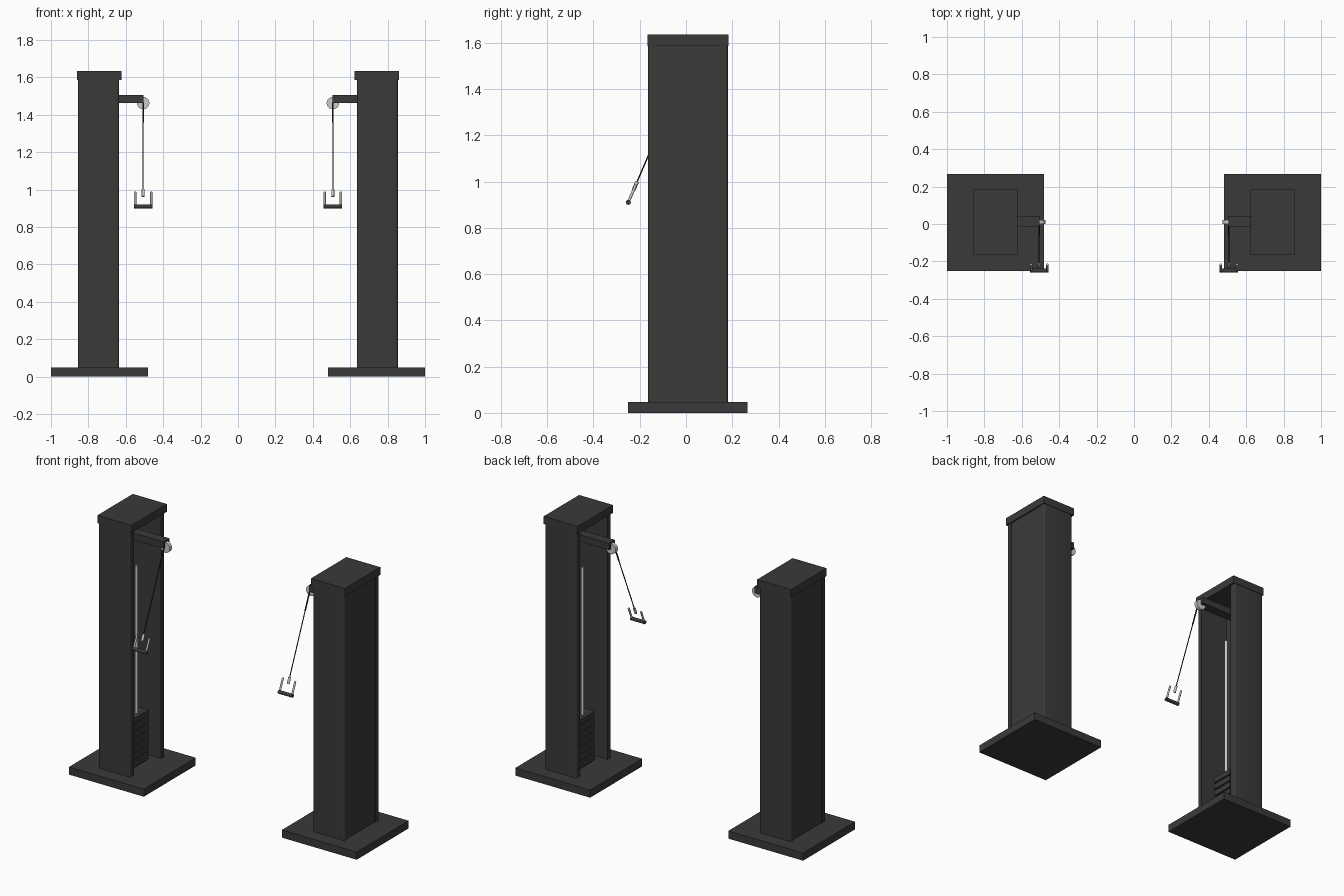
import bpy, bmesh, math
from mathutils import Vector

if "Cube" in bpy.data.objects:
    bpy.data.objects.remove(bpy.data.objects["Cube"])


def material(name, value):
    m = bpy.data.materials.new(name)
    m.diffuse_color = (value, value, value, 1)
    m.use_nodes = True
    m.node_tree.nodes["Principled BSDF"].inputs["Base Color"].default_value = m.diffuse_color
    return m


DARK = material("dark_grey_paint", 0.042)
BLACK = material("black_rubber", 0.02)
STEEL = material("polished_steel", 0.6)


def finish(bm, name, mat, smooth=False):
    bmesh.ops.recalc_face_normals(bm, faces=bm.faces)
    me = bpy.data.meshes.new(name)
    bm.to_mesh(me)
    bm.free()
    me.materials.append(mat)
    ob = bpy.data.objects.new(name, me)
    bpy.context.collection.objects.link(ob)
    if smooth:
        bpy.ops.object.select_all(action='DESELECT')
        ob.select_set(True)
        bpy.context.view_layer.objects.active = ob
        bpy.ops.object.shade_smooth_by_angle(angle=math.radians(40))
    return ob


def add_box(bm, x, y, z):
    """Box from (min, max) ranges on each axis."""
    vs = bmesh.ops.create_cube(bm, size=1)["verts"]
    for v in vs:
        v.co = [(r[0] + r[1]) / 2 + c * (r[1] - r[0]) for r, c in zip((x, y, z), v.co)]


def box(name, mat, x, y, z):
    bm = bmesh.new()
    add_box(bm, x, y, z)
    return finish(bm, name, mat)


def rod(name, mat, a, b, r, sides=16):
    """Cylinder between two points."""
    a, b = Vector(a), Vector(b)
    bm = bmesh.new()
    vs = bmesh.ops.create_cone(bm, cap_ends=True, segments=sides, radius1=r,
                               radius2=r, depth=(b - a).length)["verts"]
    rot = (b - a).to_track_quat('Z', 'Y')
    for v in vs:
        v.co = rot @ v.co + (a + b) / 2
    return finish(bm, name, mat, True)


def panel(name, s, y_out, y_in):
    """Upright side panel with rounded outer long edges."""
    r, x0, x1 = 0.012, 0.635, 0.855
    d = 1 if y_in > y_out else -1
    pts = [(x0, y_in)]
    for cx, start in ((x0 + r, 180), (x1 - r, 270)):
        for i in range(6):
            t = math.radians(start + 18 * i)
            pts.append((cx + r * math.cos(t), y_out + d * (r + r * math.sin(t))))
    pts.append((x1, y_in))
    bm = bmesh.new()
    f = bm.faces.new([bm.verts.new((s * x, y, 0.045)) for x, y in pts])
    ext = bmesh.ops.extrude_face_region(bm, geom=[f])["geom"]
    for v in ext:
        if isinstance(v, bmesh.types.BMVert):
            v.co.z = 1.59
    finish(bm, name, DARK, True)


for s, side in ((-1, "left"), (1, "right")):
    def xr(a, b):
        return (min(s * a, s * b), max(s * a, s * b))

    # Base plate, housing and cap
    box(side + "_base", DARK, xr(0.48, 1.0), (-0.25, 0.266), (0, 0.048))
    panel(side + "_front_panel", s, -0.165, -0.128)
    panel(side + "_back_panel", s, 0.181, 0.144)
    box(side + "_outer_panel", DARK, xr(0.832, 0.851), (-0.13, 0.146), (0.045, 1.59))
    box(side + "_cap", DARK, xr(0.624, 0.86), (-0.167, 0.184), (1.586, 1.635))

    # Weight stack with its guide rod
    bm = bmesh.new()
    for i in range(7):
        z = 0.05 + 0.045 * i
        add_box(bm, xr(0.68, 0.81), (-0.065, 0.085), (z + 0.01, z + 0.045))
        add_box(bm, xr(0.69, 0.80), (-0.055, 0.075), (z - 0.002, z + 0.01))
    finish(bm, side + "_weight_stack", DARK)
    rod(side + "_guide_rod", STEEL, (s * 0.712, 0.01, 0.3), (s * 0.712, 0.01, 1.29), 0.009)

    # Pulley arm and wheel
    box(side + "_pulley_arm", DARK, xr(0.505, 0.835), (-0.017, 0.042), (1.463, 1.505))
    x = s * 0.507
    rod(side + "_pulley", STEEL, (x, -0.001, 1.463), (x, 0.022, 1.463), 0.033, 32)

    # Cable hanging forward, with a thicker upper sleeve
    top = Vector((x, -0.012, 1.465))
    end = Vector((x, -0.214, 0.993))
    d = (end - top).normalized()
    rod(side + "_cable", BLACK, top, end, 0.003, 8)
    rod(side + "_cable_sleeve", BLACK, top, top + d * 0.115, 0.0045, 8)

    # Handle: clip, two side arms and a grip
    rod(side + "_handle_clip", STEEL, end - d * 0.008, end + d * 0.032, 0.008)
    grip = end + d * 0.09
    for k, tag in ((-1, "a"), (1, "b")):
        off = Vector((k * 0.043, 0, 0))
        rod(side + "_handle_arm_" + tag, STEEL, end + d * 0.006 + off, grip + off, 0.006)
    rod(side + "_handle_grip", DARK, grip - Vector((0.049, 0, 0)),
        grip + Vector((0.049, 0, 0)), 0.011)
